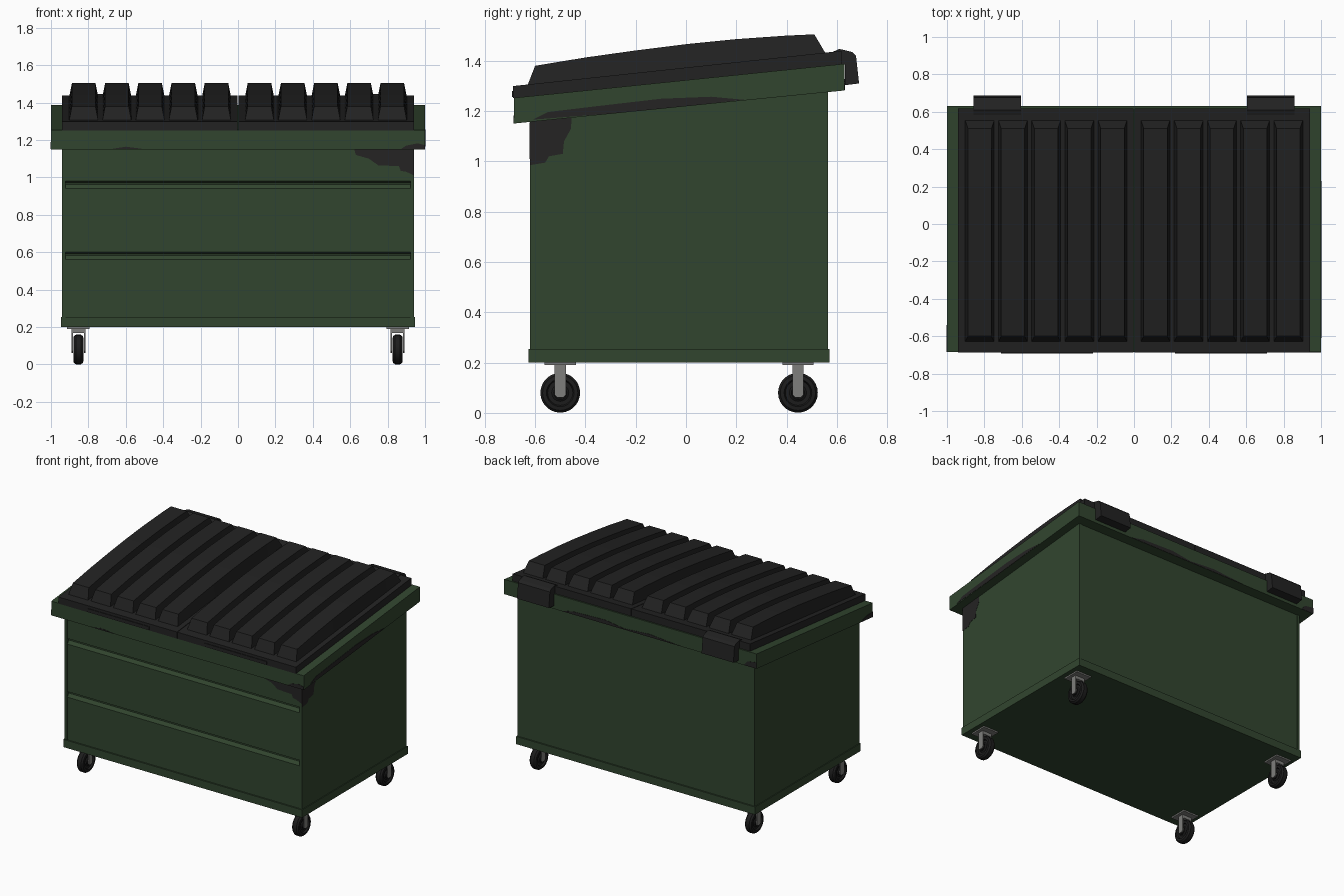
import bpy, bmesh, math
from mathutils import Vector

if "Cube" in bpy.data.objects:
    bpy.data.objects.remove(bpy.data.objects["Cube"])


def material(name, rgb):
    m = bpy.data.materials.new(name)
    m.use_nodes = True
    m.diffuse_color = (*rgb, 1)
    m.node_tree.nodes["Principled BSDF"].inputs["Base Color"].default_value = (*rgb, 1)
    return m


GREEN = material("dark green paint", (0.031, 0.060, 0.028))
BLACK = material("black plastic", (0.016, 0.016, 0.016))
WORN = material("worn patch", (0.018, 0.017, 0.017))
RUBBER = material("rubber", (0.012, 0.012, 0.012))
METAL = material("grey metal", (0.21, 0.21, 0.20))


def finish(name, bm, mat, smooth=False):
    bmesh.ops.recalc_face_normals(bm, faces=bm.faces)
    me = bpy.data.meshes.new(name)
    bm.to_mesh(me)
    bm.free()
    me.materials.append(mat)
    ob = bpy.data.objects.new(name, me)
    bpy.context.collection.objects.link(ob)
    if smooth:
        bpy.ops.object.select_all(action='DESELECT')
        ob.select_set(True)
        bpy.context.view_layer.objects.active = ob
        bpy.ops.object.shade_smooth_by_angle(angle=math.radians(35))
    return ob


def loft(name, rings, mat, closed=False, smooth=False):
    """Skin a list of equal rings; cap the ends unless the loft is closed."""
    bm = bmesh.new()
    vs = [[bm.verts.new(p) for p in r] for r in rings]
    n = len(vs[0])
    for i in range(len(vs) if closed else len(vs) - 1):
        a, b = vs[i], vs[(i + 1) % len(vs)]
        for j in range(n):
            k = (j + 1) % n
            bm.faces.new((a[j], a[k], b[k], b[j]))
    if not closed:
        bm.faces.new(vs[0])
        bm.faces.new(vs[-1])
    return finish(name, bm, mat, smooth)


def prism(name, pts, axis, a, b, mat):
    """Extrude a profile: (y, z) points along x, or (x, z) points along y."""
    def place(p, d):
        return (d, *p) if axis == 'x' else (p[0], d, p[1])
    return loft(name, [[place(p, d) for p in pts] for d in (a, b)], mat)


def box(name, lo, hi, mat):
    rect = [(lo[1], lo[2]), (hi[1], lo[2]), (hi[1], hi[2]), (lo[1], hi[2])]
    return prism(name, rect, 'x', lo[0], hi[0], mat)


def rim_low(y):
    return 1.219 + 0.1 * y


def rim_top(y):
    return 1.323 + 0.103 * y


def lid_top(y):
    return 1.373 + 0.107 * y


# Body: a grooved middle panel between two plain ends
front = -0.616
panel = [(front, 0.2)]
for z in (0.56, 0.94):
    panel += [(front, z), (front + 0.018, z + 0.022), (front + 0.018, z + 0.03), (front, z + 0.04)]
panel += [(front, 1.2), (0.561, 1.32), (0.561, 0.2)]
prism("body_panel", panel, 'x', -0.921, 0.921, GREEN)
end = [(-0.62, 0.2), (-0.62, 1.2), (0.565, 1.32), (0.565, 0.2)]
for side, s in (("left", 1), ("right", -1)):
    prism(f"body_end_{side}", end, 'x', s * 0.921, s * 0.94, GREEN)
box("base_trim", (-0.946, -0.626, 0.2), (0.946, 0.571, 0.255), GREEN)

# Sloping rim
Y0, Y1 = -0.684, 0.63
prism("rim", [(Y0, rim_low(Y0)), (Y0, rim_top(Y0)), (Y1, rim_top(Y1)), (Y1, rim_low(Y1))],
      'x', -1, 1, GREEN)

# Lids, ribs, grips and hinges, mirrored left and right
crown = [(-0.60, 1.38), (-0.4, 1.413), (-0.2, 1.441), (0, 1.466),
         (0.2, 1.486), (0.4, 1.5), (0.51, 1.505)]
hinge = [(0.56, 1.425), (0.61, 1.447), (0.66, 1.435), (0.676, 1.42),
         (0.688, 1.31), (0.632, 1.303), (0.632, 1.385), (0.57, 1.385)]
for side, s in (("left", 1), ("right", -1)):
    L0, L1 = -0.688, 0.618
    prism(f"lid_{side}", [(L0, rim_top(L0)), (L0, lid_top(L0)), (L1, lid_top(L1)),
                          (L1, rim_top(L1))], 'x', s * 0.002, s * 0.94, BLACK)
    for i in range(5):
        c = s * (0.115 + 0.1775 * i)
        rings = []
        for k, (y, z) in enumerate(crown):
            foot = y - 0.03 if k == 0 else y + 0.045 if k == len(crown) - 1 else y
            zb = lid_top(foot) - 0.003
            rings.append([(c - 0.078, foot, zb), (c - 0.063, y, z),
                          (c + 0.063, y, z), (c + 0.078, foot, zb)])
        loft(f"lid_rib_{side}_{i + 1}", rings, BLACK)
    prism(f"lid_grip_{side}", [(-0.692, 1.256), (-0.692, 1.28), (-0.686, 1.28), (-0.686, 1.256)],
          'x', s * 0.22, s * 0.71, BLACK)
    prism(f"hinge_{side}", hinge, 'x', s * 0.605, s * 0.857, BLACK)

# Worn patches, thin plates on the body and rim
T = 0.002
prism("worn_front", [(0.62, 1.155), (0.63, 1.12), (0.70, 1.10), (0.75, 1.065), (0.86, 1.06),
                     (0.87, 1.035), (0.90, 1.03), (0.94 + T, 1.01), (0.94 + T, 1.155)],
      'y', -0.62 - T, -0.613, WORN)
prism("worn_side", [(-0.62, 0.985), (-0.56, 0.995), (-0.545, 1.02), (-0.49, 1.03),
                    (-0.485, 1.08), (-0.457, 1.13), (-0.455, 1.18), (-0.62, 1.165)],
      'x', 0.937, 0.94 + T, WORN)


def rim_wear(name, outline, axis, a, b):
    """Outline of (position, height above the rim's lower edge)."""
    if axis == 'x':
        pts = [(p, rim_low(p) + h) for p, h in outline]
    else:
        pts = [(p, rim_low(b) + h) for p, h in outline]
    prism(name, pts, axis, a, b, WORN)


rim_wear("rim_wear_side", [(-0.61, 0.008), (-0.55, 0.032), (-0.35, 0.036), (-0.1, 0.04),
                           (0.1, 0.028), (0.23, 0.003), (0.0, 0.001), (-0.3, 0.001)],
         'x', 0.998, 1 + T)
rim_wear("rim_wear_front", [(-0.68, 0.001), (-0.6, 0.014), (-0.5, 0.001)], 'y', -0.68, Y0 - T)
rim_wear("rim_wear_corner", [(0.87, 0.001), (0.90, 0.02), (0.96, 0.032), (1, 0.022), (1, 0.001)],
         'y', -0.68, Y0 - T)
rim_wear("rim_wear_back", [(0.55, 0.001), (0.45, 0.022), (0.2, 0.03), (0.05, 0.008),
                           (-0.15, 0.022), (-0.4, 0.001)], 'y', 0.628, Y1 + T)
rim_wear("rim_wear_back_corner", [(-0.9, 0.001), (-0.93, 0.035), (-1, 0.045), (-1, 0.001)],
         'y', 0.628, Y1 + T)
rim_wear("rim_wear_far_corner", [(Y0, 0.001), (Y0, 0.04), (-0.62, 0.03), (-0.54, 0.001)],
         'x', -0.998, -1 - T)

# Casters
tyre = [(-0.012, 0.02), (-0.022, 0.026), (-0.016, 0.034), (-0.016, 0.05), (-0.027, 0.055),
        (-0.025, 0.070), (-0.014, 0.079), (0.014, 0.079), (0.025, 0.070), (0.027, 0.055),
        (0.016, 0.05), (0.016, 0.034), (0.022, 0.026), (0.012, 0.02)]
SEG = 28
for side, x in (("left", 0.853), ("right", -0.853)):
    for place, y in (("front", -0.5), ("back", 0.445)):
        tag = f"{place}_{side}"
        rings = []
        for i in range(SEG):
            t = math.tau * i / SEG
            rings.append([(x + w, y + r * math.cos(t), 0.08 + r * math.sin(t)) for w, r in tyre])
        loft(f"wheel_{tag}", rings, RUBBER, closed=True, smooth=True)
        bm = bmesh.new()
        ax = bmesh.ops.create_cone(bm, cap_ends=True, segments=12, radius1=0.021,
                                   radius2=0.021, depth=0.05)
        for v in ax["verts"]:
            v.co = Vector((x + v.co.z, y + v.co.x, 0.08 + v.co.y))
        finish(f"hub_{tag}", bm, RUBBER, smooth=True)
        box(f"mount_plate_{tag}", (x - 0.06, y - 0.062, 0.19), (x + 0.06, y + 0.062, 0.202), METAL)
        box(f"fork_top_{tag}", (x - 0.037, y - 0.022, 0.168), (x + 0.037, y + 0.022, 0.191), METAL)
        for k, s in enumerate((-1, 1)):
            prism(f"fork_arm_{tag}_{k + 1}",
                  [(y - 0.022, 0.18), (y - 0.022, 0.072), (y - 0.012, 0.062),
                   (y + 0.012, 0.062), (y + 0.022, 0.072), (y + 0.022, 0.18)],
                  'x', x + s * 0.030, x + s * 0.037, METAL)
